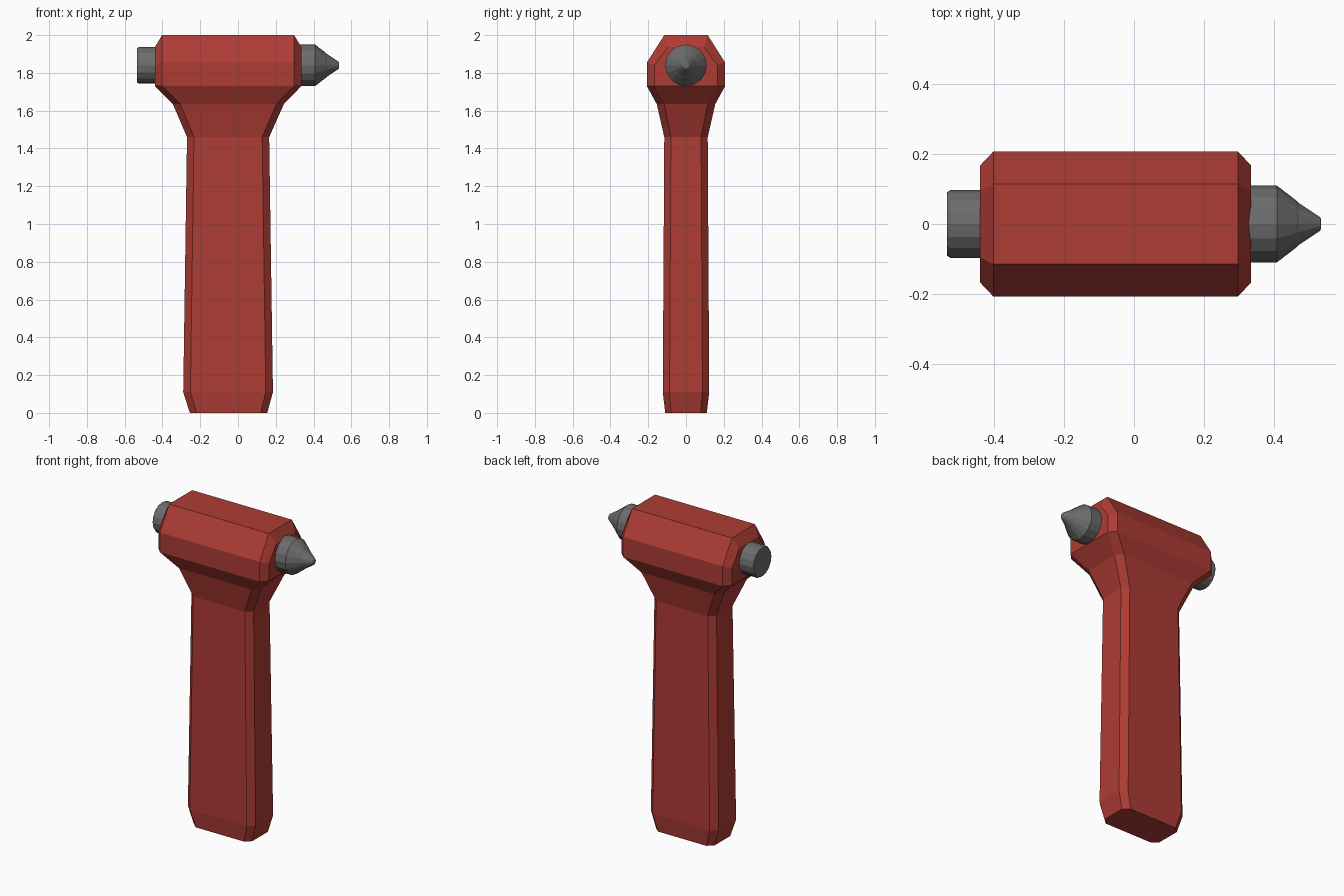
import bpy, bmesh
from math import cos, sin, pi

if "Cube" in bpy.data.objects:
    bpy.data.objects.remove(bpy.data.objects["Cube"])


def material(name, color):
    m = bpy.data.materials.new(name)
    m.diffuse_color = color
    m.use_nodes = True
    m.node_tree.nodes["Principled BSDF"].inputs["Base Color"].default_value = m.diffuse_color
    return m


def loft(name, rings, mat, split_top=False):
    """Skin a list of equal-length rings of points and cap both ends."""
    bm = bmesh.new()
    vr = [[bm.verts.new(p) for p in ring] for ring in rings]
    n = len(rings[0])
    for a, b in zip(vr, vr[1:]):
        for i in range(n):
            j = (i + 1) % n
            bm.faces.new((a[i], a[j], b[j], b[i]))
    bm.faces.new(vr[0][::-1])
    t = vr[-1]
    if split_top:  # flat top plus a sloping chamfer at each end
        for ids in ((0, 1, 4, 5), (1, 2, 3, 4), (5, 6, 7, 0)):
            bm.faces.new([t[i] for i in ids])
    else:
        bm.faces.new(t)
    bmesh.ops.recalc_face_normals(bm, faces=bm.faces[:])
    me = bpy.data.meshes.new(name)
    bm.to_mesh(me)
    bm.free()
    me.materials.append(mat)
    ob = bpy.data.objects.new(name, me)
    bpy.context.collection.objects.link(ob)
    return ob


def octagon(x0, x1, y, cx, yi, z, z_end=None):
    """Chamfered rectangle; z_end is the height of its x-end points."""
    e = z if z_end is None else z_end
    return [(x0 + cx, -y, z), (x1 - cx, -y, z), (x1, -yi, e), (x1, yi, e),
            (x1 - cx, y, z), (x0 + cx, y, z), (x0, yi, e), (x0, -yi, e)]


def lathe_x(name, profile, mat, z=1.84, n=16):
    """Turn (x, radius) points around a horizontal axis."""
    loft(name, [[(x, r * cos(2 * pi * i / n), z + r * sin(2 * pi * i / n))
                 for i in range(n)] for x, r in profile], mat)


red = material("red_plastic", (0.42, 0.045, 0.035, 1))
steel = material("dark_steel", (0.15, 0.15, 0.15, 1))

# Handle, flared neck and head as one body
loft("hammer_body", [
    octagon(-0.255, 0.155, 0.11, 0.036, 0.078, 0.0),
    octagon(-0.29, 0.185, 0.123, 0.038, 0.087, 0.11),
    octagon(-0.27, 0.165, 0.115, 0.037, 0.08, 1.46),
    octagon(-0.345, 0.243, 0.155, 0.04, 0.115, 1.635),
    octagon(-0.44, 0.335, 0.207, 0.038, 0.167, 1.73),
    octagon(-0.44, 0.335, 0.207, 0.038, 0.167, 1.855, 1.84),
    octagon(-0.44, 0.335, 0.115, 0.038, 0.095, 2.0, 1.937),
], red, split_top=True)

# Pointed breaker tip
lathe_x("steel_tip", [(0.3, 0.11), (0.408, 0.11), (0.464, 0.067),
                      (0.471, 0.06), (0.531, 0.02), (0.535, 0.014)], steel)

# Flat striking face
lathe_x("steel_striker", [(-0.535, 0.09), (-0.525, 0.097), (-0.42, 0.097)], steel)
